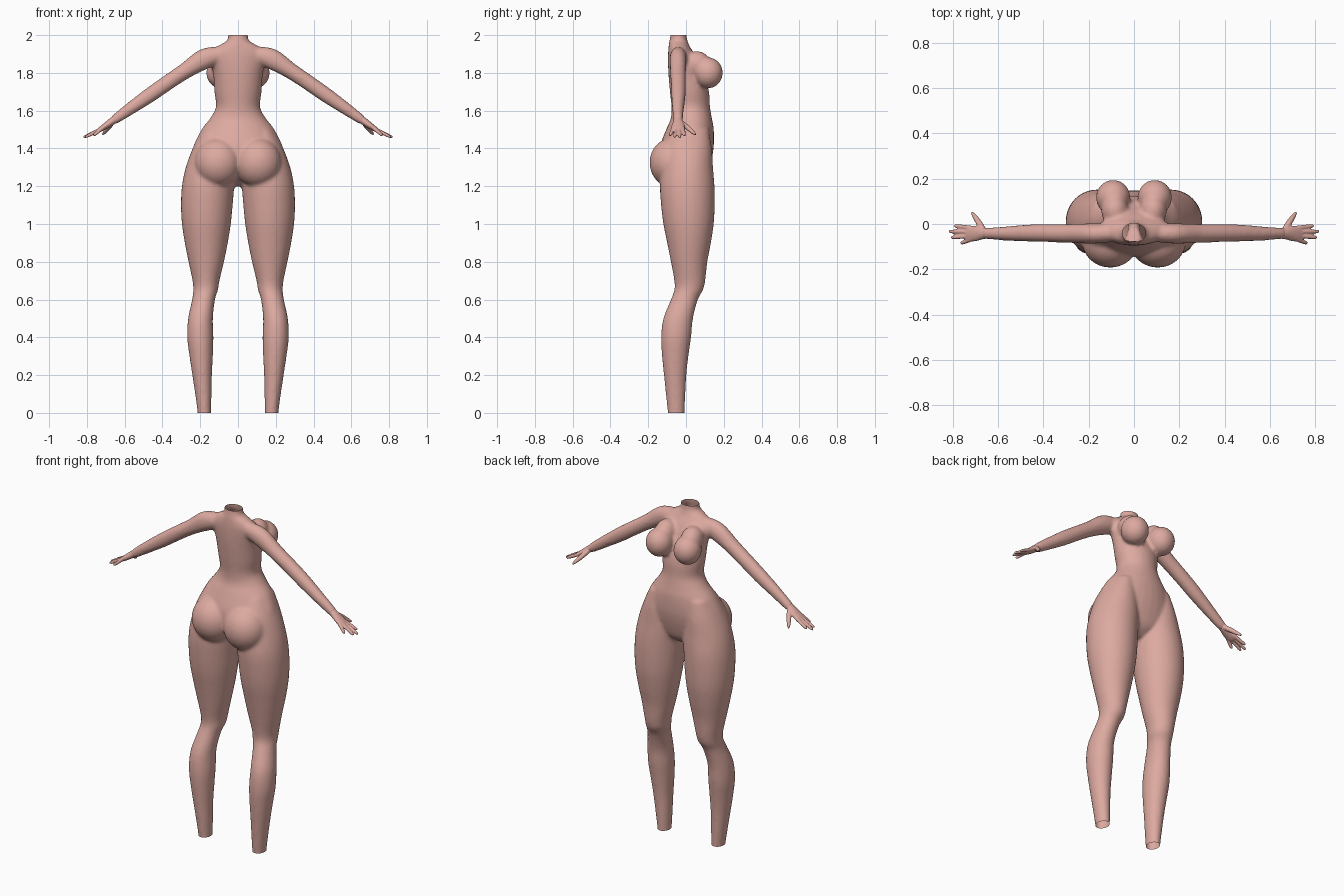
import bpy, bmesh, math
from mathutils import Vector, Matrix

if "Cube" in bpy.data.objects:
    bpy.data.objects.remove(bpy.data.objects["Cube"])

skin = bpy.data.materials.new("warm_skin")
skin.use_nodes = True
tone = (0.72, 0.40, 0.35, 1)
skin.diffuse_color = tone
skin.node_tree.nodes["Principled BSDF"].inputs["Base Color"].default_value = tone


def refine(rows, steps=4):
    """Catmull-Rom interpolation between table rows."""
    out = []
    last = len(rows) - 1
    for i in range(last):
        a, b, c, d = (rows[max(0, min(last, i + k))] for k in (-1, 0, 1, 2))
        for s in range(steps):
            t = s / steps
            out.append([q + t / 2 * (r - p + t * (2 * p - 5 * q + 4 * r - w
                        + t * (3 * (q - r) + w - p)))
                        for p, q, r, w in zip(a, b, c, d)])
    return out + [list(rows[-1])]


def loft(bm, rings, sides=32):
    """Closed tube through rings given as centre, half axis, half axis."""
    loops = []
    for centre, u, v in rings:
        angles = [math.tau * k / sides for k in range(sides)]
        loops.append([bm.verts.new(centre + u * math.cos(a) + v * math.sin(a))
                      for a in angles])
    for low, high in zip(loops, loops[1:]):
        for k in range(sides):
            n = (k + 1) % sides
            bm.faces.new((low[k], low[n], high[n], high[k]))
    bm.faces.new(loops[0][::-1])
    bm.faces.new(loops[-1])


def upright(bm, rows):
    """Loft of level ellipses: z, x min, x max, y min, y max."""
    loft(bm, [(Vector(((x0 + x1) / 2, (y0 + y1) / 2, z)),
               Vector(((x1 - x0) / 2, 0, 0)), Vector((0, (y1 - y0) / 2, 0)))
              for z, x0, x1, y0, y1 in refine(rows)])


def limb(bm, rows, side):
    """Loft along a path: x, y, z, thickness, breadth."""
    rows = refine(rows)
    pts = [Vector((side * r[0], r[1], r[2])) for r in rows]
    rings = []
    for i, (p, r) in enumerate(zip(pts, rows)):
        along = (pts[min(i + 1, len(pts) - 1)] - pts[max(i - 1, 0)]).normalized()
        thick = along.cross(Vector((0, 1, 0))).normalized()
        rings.append((p, thick * r[3], thick.cross(along) * r[4]))
    loft(bm, rings, 20)


def ball(bm, centre, radii):
    bmesh.ops.create_uvsphere(bm, u_segments=32, v_segments=20, radius=1,
                              matrix=Matrix.LocRotScale(Vector(centre), None, Vector(radii)))


def fuse(name, bm, voxel, rounds, cuts=()):
    """Blend overlapping volumes into one smooth skin, open at the cuts."""
    bmesh.ops.recalc_face_normals(bm, faces=bm.faces)
    mesh = bpy.data.meshes.new(name)
    bm.to_mesh(mesh)
    bm.free()
    obj = bpy.data.objects.new(name, mesh)
    bpy.context.collection.objects.link(obj)
    remesh = obj.modifiers.new("Blend", "REMESH")
    remesh.mode = "VOXEL"
    remesh.voxel_size = voxel
    relax = obj.modifiers.new("Relax", "SMOOTH")
    relax.factor = 0.5
    relax.iterations = rounds
    graph = bpy.context.evaluated_depsgraph_get()
    result = bpy.data.meshes.new_from_object(obj.evaluated_get(graph))
    obj.modifiers.clear()
    obj.data = result
    bm = bmesh.new()
    bm.from_mesh(result)
    for z, up in cuts:
        bmesh.ops.bisect_plane(bm, geom=bm.verts[:] + bm.edges[:] + bm.faces[:],
                               plane_co=(0, 0, z), plane_no=(0, 0, up), clear_outer=True)
    for face in bm.faces:
        face.smooth = True
    bm.to_mesh(result)
    bm.free()
    result.name = name
    result.materials.clear()
    result.materials.append(skin)


# Torso: z, half width, back, front
torso = [(2.06, .053, -.083, .003), (2, .053, -.083, .003), (1.97, .06, -.088, .008),
         (1.94, .11, -.092, .02), (1.9, .15, -.095, .045), (1.84, .14, -.095, .075),
         (1.78, .13, -.092, .1), (1.7, .125, -.085, .122), (1.62, .117, -.077, .127),
         (1.56, .147, -.08, .137), (1.5, .193, -.105, .147), (1.4, .24, -.14, .146),
         (1.3, .25, -.13, .125), (1.24, .15, -.08, .1), (1.2, .04, -.03, .05)]

# Leg: z, inner x, outer x, back, front
leg = [(1.5, .06, .19, -.07, .12), (1.4, .03, .24, -.12, .137), (1.3, .012, .277, -.13, .143),
       (1.2, .02, .297, -.138, .151), (1.1, .028, .302, -.132, .152), (1, .038, .297, -.12, .147),
       (.9, .054, .282, -.1, .132), (.8, .074, .262, -.08, .113), (.7, .098, .241, -.062, .102),
       (.65, .106, .237, -.062, .09), (.6, .122, .243, -.08, .063), (.5, .133, .264, -.12, .037),
       (.4, .13, .269, -.132, .027), (.3, .133, .257, -.127, .013), (.2, .138, .242, -.117, .002),
       (.1, .14, .227, -.107, -.003), (0, .143, .214, -.097, -.008), (-.06, .143, .212, -.096, -.008)]

# Arm: x, y, z, thickness, breadth
arm = [(.1, -.04, 1.895, .045, .04), (.18, -.042, 1.873, .055, .045), (.28, -.042, 1.81, .043, .042),
       (.38, -.04, 1.743, .041, .04), (.466, -.04, 1.683, .04, .038), (.56, -.042, 1.618, .034, .032),
       (.64, -.042, 1.562, .027, .026), (.665, -.042, 1.545, .022, .025)]

body = bmesh.new()
upright(body, [(z, -w, w, y0, y1) for z, w, y0, y1 in torso])
for side in (1, -1):
    upright(body, [(z, side * a, side * b, y0, y1) for z, a, b, y0, y1 in leg])
    limb(body, arm, side)
    # Buttock, bust and the slope above the bust
    ball(body, (side * .105, -.075, 1.325), (.125, .118, .13))
    ball(body, (side * .092, .117, 1.8), (.076, .078, .082))
    ball(body, (side * .085, .06, 1.845), (.06, .07, .07))
fuse("body", body, .009, 8, [(2, 1), (0, -1)])

# Hands: flat palm, four fingers and a thumb
palm = [(.635, -.042, 1.566, .021, .022), (.665, -.042, 1.545, .02, .025),
        (.7, -.042, 1.52, .017, .034), (.73, -.043, 1.5, .013, .034), (.745, -.043, 1.493, .008, .028)]
fingers = [(-.017, .795, -.008, 1.468), (-.034, .818, -.033, 1.458),
           (-.052, .808, -.06, 1.46), (-.068, .765, -.085, 1.468)]

for side, label in ((1, "left_hand"), (-1, "right_hand")):
    hand = bmesh.new()
    limb(hand, palm, side)
    for y, x_tip, y_tip, z_tip in fingers:
        root, tip = Vector((.72, y, 1.506)), Vector((x_tip, y_tip, z_tip))
        limb(hand, [(*root.lerp(tip, t), r, r) for t, r in
                    ((0, .01), (.5, .0095), (.9, .008), (1, .004))], side)
    limb(hand, [(.665, -.03, 1.54, .014, .014), (.685, .005, 1.513, .014, .013),
                (.705, .035, 1.487, .01, .01), (.717, .052, 1.474, .005, .005)], side)
    fuse(label, hand, .004, 3)
